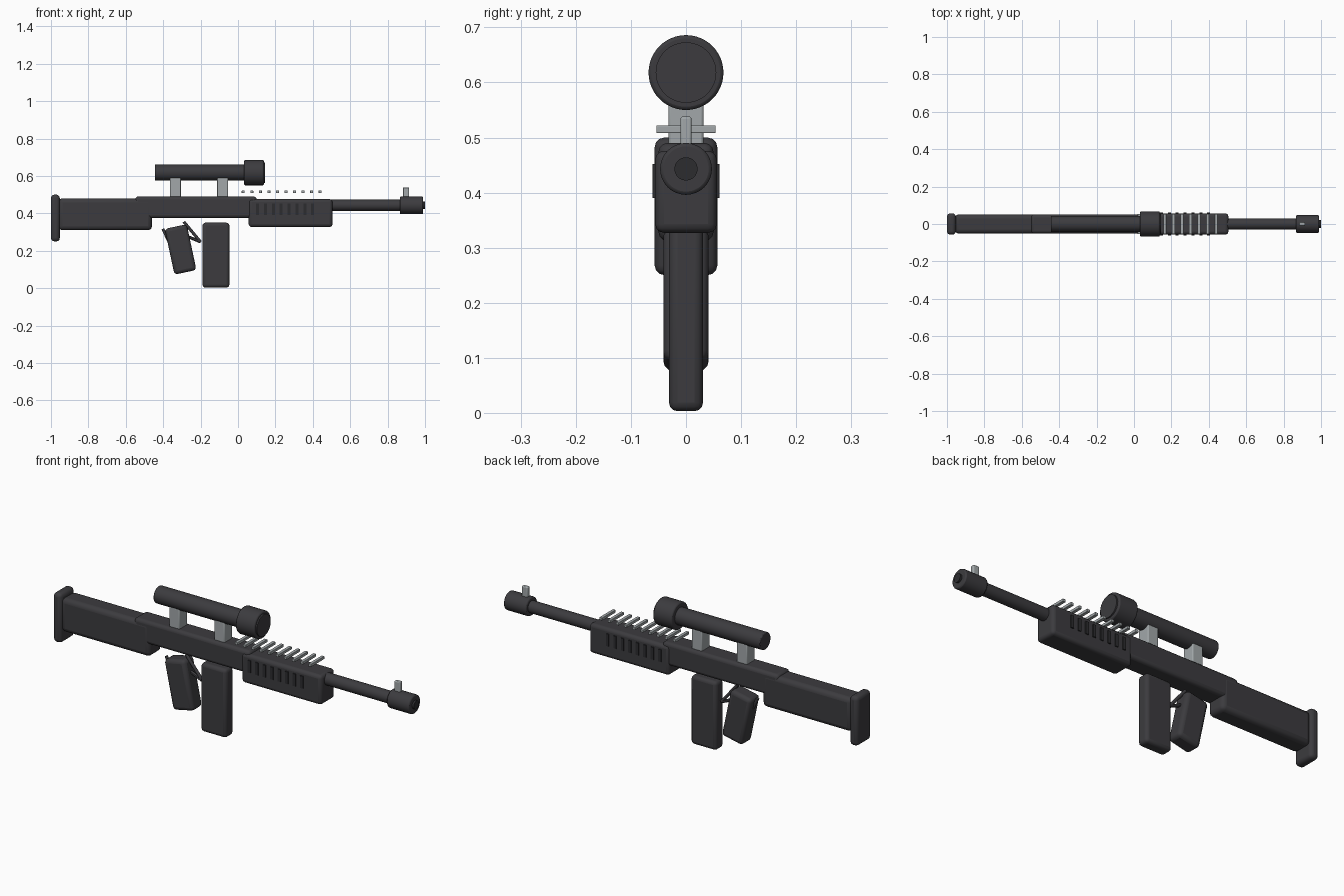
import bpy
from math import pi
from mathutils import Vector

cube = bpy.data.objects.get("Cube")
if cube:
    bpy.data.objects.remove(cube, do_unlink=True)


def material(name, rgb):
    m = bpy.data.materials.new(name)
    m.use_nodes = True
    m.diffuse_color = (*rgb, 1)
    m.node_tree.nodes["Principled BSDF"].inputs["Base Color"].default_value = (*rgb, 1)
    return m


DARK = material("charcoal", (0.045, 0.044, 0.049))
BLACK = material("soft black", (0.025, 0.025, 0.028))
GREY = material("light grey metal", (0.36, 0.39, 0.40))


def finish(name, mat, bevel=0.0, segments=3):
    ob = bpy.context.object
    ob.name = name
    ob.data.materials.append(mat)
    if bevel:
        mod = ob.modifiers.new("Bevel", "BEVEL")
        mod.width = bevel
        mod.segments = segments
        mod.limit_method = "ANGLE"
    bpy.ops.object.shade_smooth_by_angle()
    return ob


def box(name, x, y, z, mat, bevel=0.0, tilt=0.0):
    """Box from x and z ranges and a half width y."""
    bpy.ops.mesh.primitive_cube_add(size=1, location=(sum(x) / 2, 0, sum(z) / 2))
    ob = bpy.context.object
    ob.scale = (x[1] - x[0], 2 * y, z[1] - z[0])
    bpy.ops.object.transform_apply(location=False, rotation=False, scale=True)
    ob.rotation_euler.y = tilt
    return finish(name, mat, bevel)


def tube(name, x, z, radius, mat, bevel=0.004):
    """Cylinder lying along x."""
    bpy.ops.mesh.primitive_cylinder_add(vertices=48, radius=radius, depth=x[1] - x[0],
                                        location=(sum(x) / 2, 0, z), rotation=(0, pi / 2, 0))
    return finish(name, mat, bevel, 2)


def rod(name, a, b, radius, mat):
    """Thin rod between two points of the centre plane."""
    a, b = Vector((a[0], 0, a[1])), Vector((b[0], 0, b[1]))
    bpy.ops.mesh.primitive_cylinder_add(vertices=12, radius=radius, depth=(b - a).length,
                                        location=(a + b) / 2)
    bpy.context.object.rotation_euler = (b - a).to_track_quat("Z", "Y").to_euler()
    return finish(name, mat)


# Body
box("receiver", (-0.55, 0.10), 0.05, (0.375, 0.49), DARK, 0.016)
box("stock", (-0.96, -0.46), 0.051, (0.31, 0.48), DARK, 0.022)
box("butt_pad", (-1.0, -0.953), 0.057, (0.25, 0.50), DARK, 0.018)
box("handguard", (0.057, 0.505), 0.056, (0.327, 0.476), DARK, 0.016)

# Handguard vents, thin plates reaching both sides
for i in range(8):
    x = 0.105 + i * 0.042
    box(f"vent_{i + 1}", (x - 0.008, x + 0.008), 0.061, (0.39, 0.452), BLACK)

# Barrel and muzzle
tube("barrel", (0.48, 0.88), 0.443, 0.03, DARK)
tube("muzzle", (0.865, 0.99), 0.443, 0.047, DARK, 0.006)
tube("bore", (0.95, 1.0), 0.443, 0.021, BLACK, 0)
box("front_sight", (0.882, 0.915), 0.01, (0.475, 0.538), GREY, 0.004)

# Top rail
for i in range(10):
    x = 0.028 + i * 0.0457
    box(f"rail_bar_{i + 1}", (x - 0.008, x + 0.008), 0.054, (0.508, 0.522), GREY, 0.002)

# Scope
tube("scope_tube", (-0.445, 0.05), 0.618, 0.043, DARK)
tube("scope_bell", (0.033, 0.138), 0.618, 0.068, DARK, 0.006)
tube("scope_lens", (0.13, 0.145), 0.618, 0.055, DARK, 0)
for name, x in (("rear_mount", -0.335), ("front_mount", -0.082)):
    box(name, (x - 0.029, x + 0.029), 0.032, (0.485, 0.59), GREY, 0.005)

# Grip, magazine and trigger guard
box("grip", (-0.367, -0.247), 0.041, (0.082, 0.332), DARK, 0.018, -0.21)
box("magazine", (-0.19, -0.046), 0.031, (0.003, 0.35), DARK, 0.016)
rod("guard_front", (-0.29, 0.355), (-0.2, 0.247), 0.008, DARK)
rod("guard_bottom", (-0.2, 0.247), (-0.29, 0.285), 0.008, DARK)
rod("guard_rear", (-0.402, 0.317), (-0.345, 0.2), 0.008, DARK)
